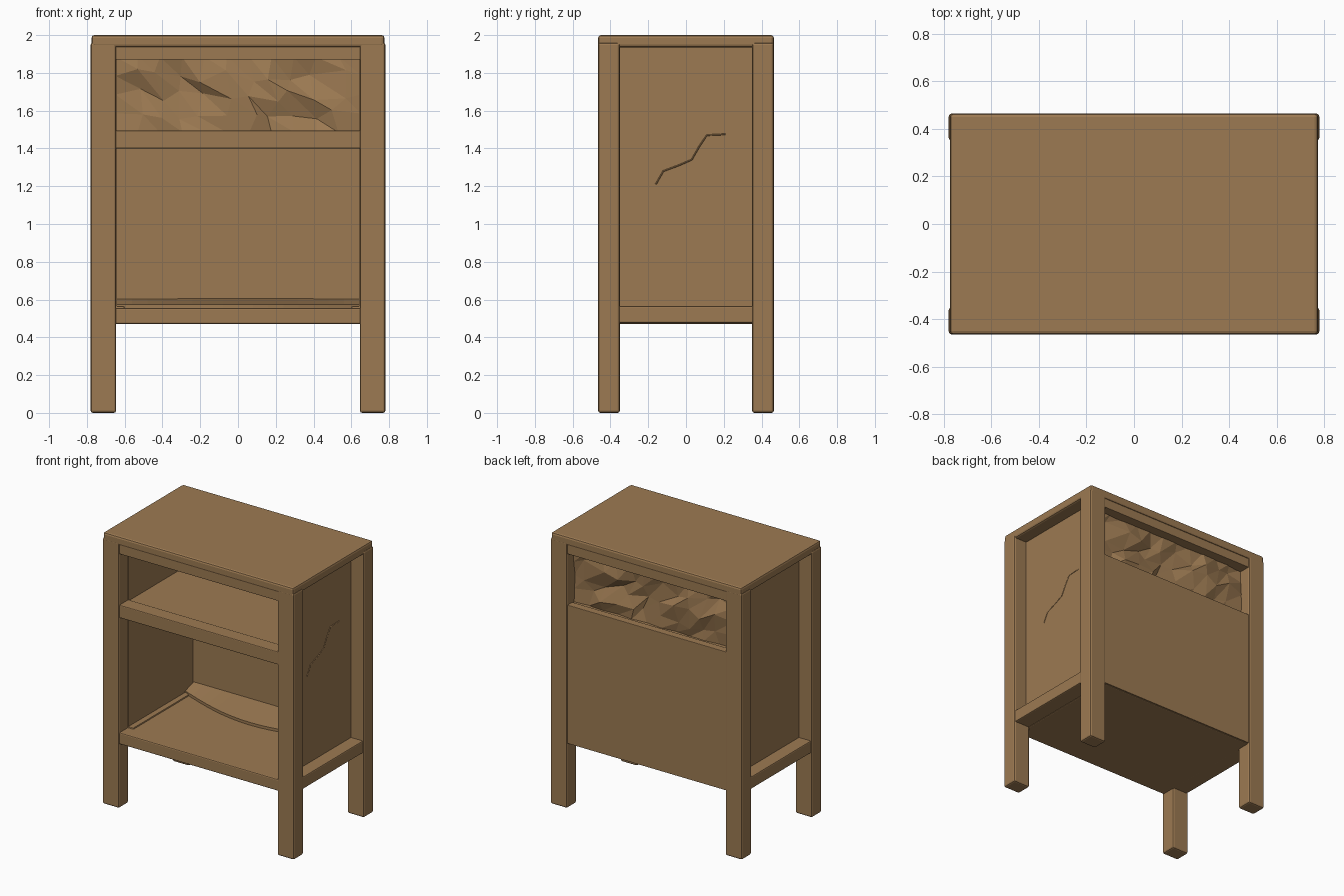
import bpy, bmesh, math, random

random.seed(4)
cube = bpy.data.objects.get("Cube")
if cube:
    bpy.data.objects.remove(cube, do_unlink=True)

wood = bpy.data.materials.new("warm wood")
wood.use_nodes = True
COLOUR = (0.335, 0.195, 0.085, 1)
wood.diffuse_color = COLOUR
wood.node_tree.nodes["Principled BSDF"].inputs["Base Color"].default_value = COLOUR


def add_object(name, bm):
    bmesh.ops.recalc_face_normals(bm, faces=bm.faces)
    mesh = bpy.data.meshes.new(name)
    bm.to_mesh(mesh)
    bm.free()
    mesh.materials.append(wood)
    obj = bpy.data.objects.new(name, mesh)
    bpy.context.collection.objects.link(obj)
    return obj


def box(name, x, y, z, bevel=0.0):
    """Box from three (low, high) ranges, with softly worn edges."""
    bm = bmesh.new()
    bmesh.ops.create_cube(bm, size=1)
    for v in bm.verts:
        v.co = [r[0] if c < 0 else r[1] for c, r in zip(v.co, (x, y, z))]
    obj = add_object(name, bm)
    if bevel:
        mod = obj.modifiers.new("worn edges", "BEVEL")
        mod.width = bevel
        mod.segments = 2
    return obj


W, D = 0.78, 0.465        # outer half width and half depth
IN_X, IN_Y = 0.645, 0.35  # inner faces of the legs
span = (-IN_X - 0.01, IN_X + 0.01)

# Legs run from the ground to the top
for side, sx in (("right", -1), ("left", 1)):
    for end, sy in (("front", -1), ("back", 1)):
        box(f"{end}_{side}_leg", sorted((sx * IN_X, sx * W)),
            sorted((sy * IN_Y, sy * D)), (0, 1.96), 0.012)
    # Recessed side panel
    box(f"{side}_side_panel", sorted((sx * 0.64, sx * 0.675)),
        (-0.36, 0.36), (0.52, 1.95))
    # Ledge beneath the side panel
    box(f"{side}_ledge", sorted((sx * 0.6, sx * 0.772)),
        (-0.36, 0.36), (0.475, 0.565), 0.008)

# Top board and front and back rails
box("top_board", (-0.775, 0.775), (-D, D), (1.935, 2.0), 0.014)
box("front_top_rail", span, (-0.457, -0.35), (1.87, 1.95), 0.004)
box("back_top_rail", span, (0.37, 0.457), (1.87, 1.95), 0.004)
box("front_middle_rail", span, (-0.457, -0.35), (1.40, 1.495), 0.006)

# Shelf, bottom board and back panel
box("middle_shelf", span, (-0.4, 0.42), (1.41, 1.49))
box("bottom_board", span, (-0.457, 0.45), (0.47, 0.555), 0.008)
box("back_panel", span, (0.4, 0.457), (0.475, 1.495), 0.003)

# Raised bowed step along the back of the lower compartment
bm = bmesh.new()
STEPS = 16
rows = []
for i in range(STEPS + 1):
    t = i / STEPS
    x = -0.64 + 1.28 * t
    y = 0.3 - 0.16 * math.sin(math.pi * t)
    rows.append([bm.verts.new(p) for p in
                 ((x, y, 0.55), (x, y, 0.575), (x, 0.405, 0.605), (x, 0.405, 0.55))])
for a, b in zip(rows, rows[1:]):
    for j in range(4):
        k = (j + 1) % 4
        bm.faces.new((a[j], a[k], b[k], b[j]))
bm.faces.new(rows[0])
bm.faces.new(rows[-1])
add_object("bowed_back_step", bm)

# Crumpled, faceted sheet closing the back of the upper compartment
bm = bmesh.new()
bmesh.ops.create_grid(bm, x_segments=11, y_segments=4, size=1)
bmesh.ops.triangulate(bm, faces=bm.faces)
for v in bm.verts:
    gx, gz = v.co.x, v.co.y
    edge = abs(gx) > 0.99 or abs(gz) > 0.99
    jitter = 0 if edge else 1
    v.co = (gx * 0.65 + jitter * random.uniform(-0.04, 0.04),
            0.38 + random.uniform(-0.035, 0.035) * (1 if jitter else 0.3),
            1.685 + gz * 0.2 + jitter * random.uniform(-0.035, 0.035))
sheet = add_object("crumpled_back_sheet", bm)
solid = sheet.modifiers.new("thickness", "SOLIDIFY")
solid.thickness = 0.01

# Raised crack across the left side panel
path = [(-0.16, 1.21), (-0.12, 1.28), (-0.04, 1.31), (0.03, 1.34),
        (0.07, 1.41), (0.11, 1.47), (0.21, 1.475)]
curve = bpy.data.curves.new("side_crack", "CURVE")
curve.dimensions = "3D"
curve.bevel_depth = 0.004
curve.bevel_resolution = 0
spline = curve.splines.new("POLY")
spline.points.add(len(path) - 1)
for point, (y, z) in zip(spline.points, path):
    point.co = (0.675, y, z, 1)
curve.materials.append(wood)
bpy.context.collection.objects.link(bpy.data.objects.new("side_crack", curve))
